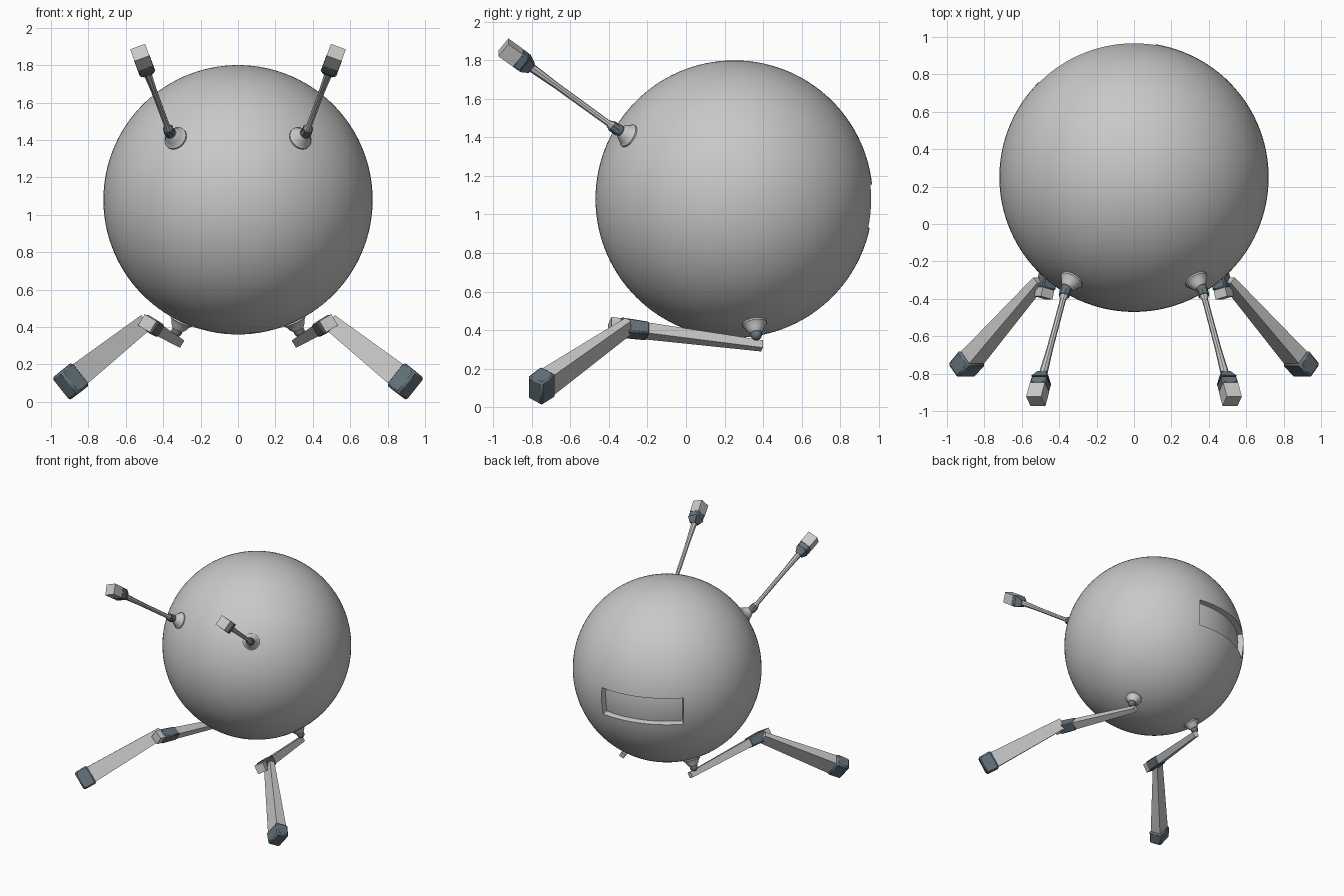
import bpy, bmesh, math
from mathutils import Vector, Matrix

if "Cube" in bpy.data.objects:
    bpy.data.objects.remove(bpy.data.objects["Cube"])


def material(name, rgb):
    m = bpy.data.materials.new(name)
    m.use_nodes = True
    m.diffuse_color = (*rgb, 1)
    m.node_tree.nodes["Principled BSDF"].inputs["Base Color"].default_value = (*rgb, 1)
    return m


GREY = material("light_grey", (0.58, 0.58, 0.58))
SLATE = material("slate_blue", (0.13, 0.17, 0.2))

CENTRE = Vector((0, 0.25, 1.08))
RADIUS = 0.72


def finish(name, bm, mat, bevel=0, mirror=True):
    """Turn a bmesh into an object, bevelled and mirrored to both sides."""
    bmesh.ops.recalc_face_normals(bm, faces=bm.faces)
    mesh = bpy.data.meshes.new(name)
    bm.to_mesh(mesh)
    bm.free()
    mesh.materials.append(mat)
    ob = bpy.data.objects.new(name, mesh)
    bpy.context.collection.objects.link(ob)
    bpy.ops.object.select_all(action='DESELECT')
    ob.select_set(True)
    bpy.context.view_layer.objects.active = ob
    bpy.ops.object.shade_smooth_by_angle(angle=math.radians(30))
    if bevel:
        mod = ob.modifiers.new("bevel", 'BEVEL')
        mod.width, mod.segments = bevel, 1
    if mirror:
        ob.modifiers.new("mirror", 'MIRROR')
    return ob


def beam(name, p, q, start, end, mat, bevel=0):
    """Tapered box from p to q; start and end are (width, thickness)."""
    d = (q - p).normalized()
    u = d.cross(Vector((0, 1, 0))).normalized()
    v = d.cross(u)
    bm = bmesh.new()
    bmesh.ops.create_cube(bm, size=1)
    for vert in bm.verts:
        c = vert.co.copy()
        base, size = (q, end) if c.z > 0 else (p, start)
        vert.co = base + u * c.x * size[0] + v * c.y * size[1]
    return finish(name, bm, mat, bevel)


def lathe(name, origin, axis, profile, mat, steps=24):
    """Spin a (radius, height) profile around an axis."""
    bm = bmesh.new()
    verts = [bm.verts.new((r, 0, h)) for r, h in profile]
    edges = [bm.edges.new(pair) for pair in zip(verts, verts[1:])]
    bmesh.ops.spin(bm, geom=verts + edges, axis=(0, 0, 1), cent=(0, 0, 0),
                   angle=math.tau, steps=steps)
    bmesh.ops.remove_doubles(bm, verts=bm.verts, dist=1e-4)
    turn = axis.to_track_quat('Z', 'Y').to_matrix().to_4x4()
    bm.transform(Matrix.Translation(origin) @ turn)
    return finish(name, bm, mat)


def socket(name, normal):
    """Flared cup on the body with a dark ball joint on its tip."""
    n = normal.normalized()
    cup = [(0.05, 0.7), (0.064, 0.712), (0.064, 0.726), (0.054, 0.734),
           (0.045, 0.755), (0.03, 0.775), (0, 0.775)]
    lathe(name + "_socket", CENTRE, n, cup, GREY)
    ball = [(0.03 * math.sin(a * math.pi / 8), -0.03 * math.cos(a * math.pi / 8))
            for a in range(9)]
    lathe(name + "_joint", CENTRE + n * 0.785, n, ball, SLATE, 16)


# Body sphere with a recessed curved window on the back
bm = bmesh.new()
bmesh.ops.create_uvsphere(bm, u_segments=120, v_segments=60, radius=RADIUS)
window = []
for f in bm.faces:
    c = f.calc_center_median()
    azimuth = math.degrees(math.atan2(c.x, c.y))
    elevation = math.degrees(math.asin(c.z / c.length))
    if -45 < azimuth < 9 and -12 < elevation < 6:
        window.append(f)
ext = bmesh.ops.extrude_face_region(bm, geom=window)
bmesh.ops.delete(bm, geom=window, context='FACES')
for g in ext["geom"]:
    if isinstance(g, bmesh.types.BMVert):
        g.co *= 1 - 0.045 / RADIUS
bm.transform(Matrix.Translation(CENTRE))
finish("body", bm, GREY, mirror=False)

# Antennae: socket, rod, dark cuff, square tip
socket("antenna", Vector((0.34, -0.56, 0.335)))
root = Vector((0.365, -0.35, 1.435))
axis = (Vector((0.515, -0.91, 1.84)) - root).normalized()
rod = [(0, -0.01), (0.025, -0.01), (0.025, 0.05), (0.016, 0.07),
       (0.017, 0.4), (0.024, 0.6), (0, 0.6)]
lathe("antenna_rod", root, axis, rod, GREY, 8)
lathe("antenna_collar", root, axis,
      [(0, 0), (0.03, 0), (0.029, 0.045), (0, 0.045)], SLATE, 8)
beam("antenna_cuff_flare", root + axis * 0.57, root + axis * 0.615,
     (0.05, 0.05), (0.088, 0.088), SLATE)
beam("antenna_cuff", root + axis * 0.615, root + axis * 0.665,
     (0.088, 0.088), (0.088, 0.088), SLATE, 0.008)
beam("antenna_tip", root + axis * 0.66, root + axis * 0.755,
     (0.085, 0.085), (0.085, 0.085), GREY)

# Legs: hip socket, upper leg, knee band, lower leg, foot
socket("hip", Vector((0.3, 0.105, -0.645)))
hip = Vector((0.315, 0.395, 0.318))
knee_end = Vector((0.485, -0.395, 0.42))
beam("upper_leg", hip, knee_end, (0.045, 0.04), (0.07, 0.075), GREY)
beam("knee_band", hip.lerp(knee_end, 0.75), hip.lerp(knee_end, 0.94),
     (0.076, 0.078), (0.082, 0.086), SLATE, 0.008)
knee = Vector((0.5, -0.3, 0.42))
foot = Vector((0.895, -0.75, 0.108))
along = (foot - knee).normalized()
beam("lower_leg", knee, foot - along * 0.05, (0.09, 0.04), (0.13, 0.085), GREY)
beam("foot", foot - along * 0.055, foot + along * 0.055,
     (0.155, 0.105), (0.15, 0.1), SLATE, 0.012)
